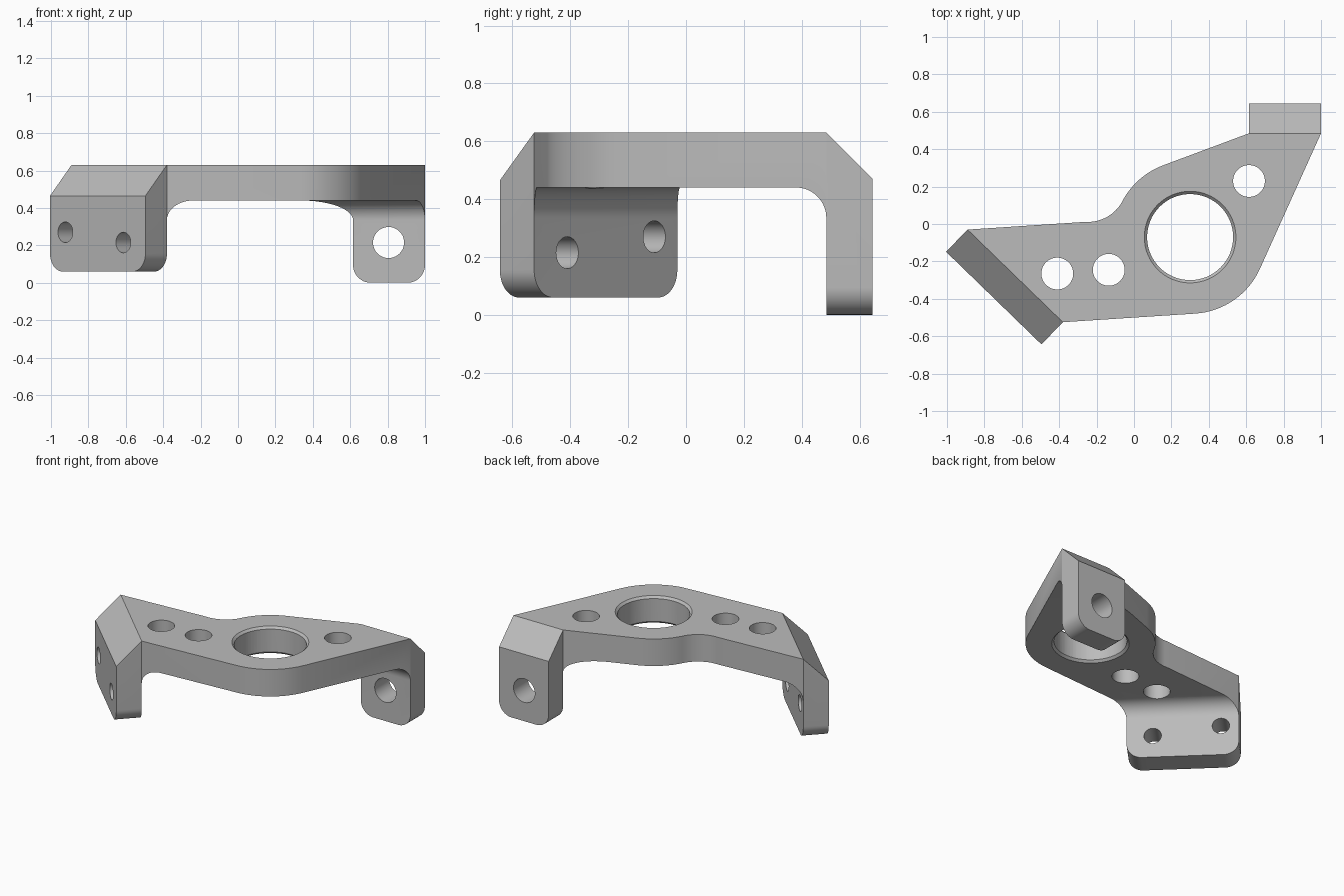
import bpy, bmesh, math
from mathutils import Vector

cube = bpy.data.objects.get("Cube")
if cube:
    bpy.data.objects.remove(cube, do_unlink=True)

TOP, UNDER, LOW = 0.63, 0.44, -0.2
X, Y, Z = Vector((1, 0, 0)), Vector((0, 1, 0)), Vector((0, 0, 1))


def arc(cx, cy, r, a0, a1, n=16):
    angles = [math.radians(a0 + (a1 - a0) * i / n) for i in range(n + 1)]
    return [(cx + r * math.cos(a), cy + r * math.sin(a)) for a in angles]


def circle(cx, cy, r):
    return arc(cx, cy, r, 0, 360, 64)[:-1]


def prism(name, pts, origin, u, v, w, w0, w1):
    """Extrude a 2D profile in the u, v plane from w0 to w1 along w."""
    bm = bmesh.new()
    verts = [bm.verts.new(origin + u * a + v * b + w * w0) for a, b in pts]
    face = bm.faces.new(verts)
    new = bmesh.ops.extrude_face_region(bm, geom=[face])["geom"]
    moved = [g for g in new if isinstance(g, bmesh.types.BMVert)]
    bmesh.ops.translate(bm, verts=moved, vec=w * (w1 - w0))
    return finish(name, bm)


def cone(name, loc, r_low, r_high, depth):
    bm = bmesh.new()
    bmesh.ops.create_cone(bm, cap_ends=True, segments=64,
                          radius1=r_low, radius2=r_high, depth=depth)
    bmesh.ops.translate(bm, verts=bm.verts, vec=loc)
    return finish(name, bm)


def finish(name, bm):
    bmesh.ops.recalc_face_normals(bm, faces=bm.faces)
    mesh = bpy.data.meshes.new(name)
    bm.to_mesh(mesh)
    bm.free()
    ob = bpy.data.objects.new(name, mesh)
    bpy.context.collection.objects.link(ob)
    return ob


def cut(cutter):
    cutter.hide_render = True
    mod = bracket.modifiers.new("cut", "BOOLEAN")
    mod.operation, mod.solver, mod.object = "DIFFERENCE", "EXACT", cutter
    bpy.context.view_layer.objects.active = bracket
    bpy.ops.object.modifier_apply(modifier=mod.name)
    bpy.data.objects.remove(cutter, do_unlink=True)


# Both feet: inner corner, direction along the foot, outward direction, size
right_a, right_b = Vector((-0.89, -0.03, 0)), Vector((-0.38, -0.525, 0))
along = (right_b - right_a).normalized()
feet = [
    dict(o=right_a, d=along, width=(right_b - right_a).length, thick=0.165,
         bottom=0.06, reach=1.0, span=(-1.0, 1.6), bolt=0.055,
         holes=[(0.114, 0.27), (0.546, 0.215)]),
    dict(o=Vector((1, 0.485, 0)), d=-X, width=0.385, thick=0.16,
         bottom=0.0, reach=1.3, span=(-0.3, 0.95), bolt=0.083,
         holes=[(0.195, 0.215)]),
]
for f in feet:
    f["n"] = Vector((f["d"].y, -f["d"].x, 0))


def foot_corners(f):
    o, out, side = f["o"], f["n"] * f["thick"], f["d"] * f["width"]
    return [tuple(p.xy) for p in (o, o + out, o + side + out, o + side)]


# Body outline, including the footprints of both feet
hub = (0.3, -0.07)
outline = foot_corners(feet[0])
outline += arc(*hub, 0.41, -86, -24)
outline += foot_corners(feet[1])
outline += arc(*hub, 0.41, 111, 152)
outline += arc(-0.247, 0.221, 0.21, -28, -93.6)
bracket = prism("bracket", outline, Vector(), X, Y, Z, -0.05, TOP)

# Shape each foot: hollow below the plate, bevelled top, rounded lower corners
for f in feet:
    o, d, n, wid, low = f["o"], f["d"], f["n"], f["width"], f["bottom"]
    r = 0.105
    hollow = [(0, LOW)] + arc(-r, UNDER - r, r, 0, 90)
    hollow += [(-f["reach"], UNDER), (-f["reach"], LOW)]
    cut(prism("hollow_cutter", hollow, o, n, Z, d, *f["span"]))

    bevel = [(-0.1, TOP + 0.1), (0.3, TOP - 0.3), (0.3, TOP + 0.1)]
    cut(prism("bevel_cutter", bevel, o, n, Z, d, -0.1, wid + 0.1))

    r = 0.095
    base = [(-0.1, LOW), (-0.1, low + r)]
    base += arc(r, low + r, r, 180, 270) + arc(wid - r, low + r, r, 270, 360)
    base += [(wid + 0.1, low + r), (wid + 0.1, LOW)]
    cut(prism("corner_cutter", base, o, d, Z, n, -0.05, 0.3))

    for t, z in f["holes"]:
        cut(prism("bolt_cutter", circle(t, z, f["bolt"]), o, d, Z, n, -0.05, 0.3))

# Holes through the plate
for x, y, r in [(-0.41, -0.265, 0.085), (-0.135, -0.245, 0.085),
                (0.615, 0.23, 0.085), (*hub, 0.23)]:
    cut(prism("plate_hole_cutter", circle(x, y, r), Vector(), X, Y, Z, 0.3, 0.8))

# Chamfered rims of the large hole
cut(cone("upper_rim_cutter", Vector((*hub, TOP)), 0.215, 0.275, 0.06))
cut(cone("lower_rim_cutter", Vector((*hub, UNDER)), 0.275, 0.215, 0.06))

# Plain grey metal
grey = bpy.data.materials.new("grey_metal")
grey.use_nodes = True
colour = (0.5, 0.5, 0.5, 1)
grey.diffuse_color = colour
grey.node_tree.nodes["Principled BSDF"].inputs["Base Color"].default_value = colour
bracket.data.materials.clear()
bracket.data.materials.append(grey)
for poly in bracket.data.polygons:
    poly.material_index = 0

bpy.ops.object.select_all(action="DESELECT")
bracket.select_set(True)
bpy.context.view_layer.objects.active = bracket
bpy.ops.object.shade_smooth_by_angle(angle=math.radians(30))
